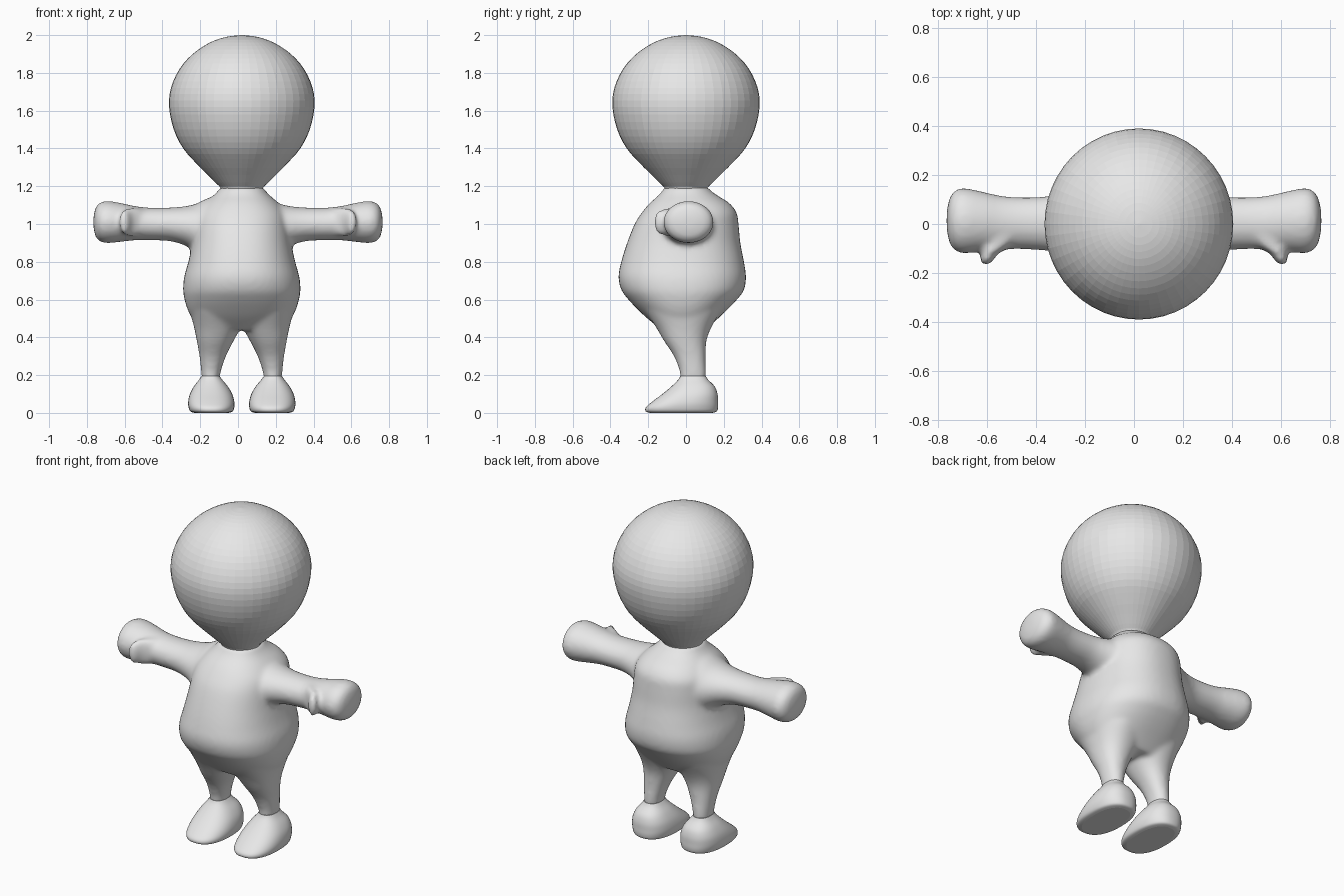
import bpy, bmesh, math
from mathutils import Vector

if "Cube" in bpy.data.objects:
    bpy.data.objects.remove(bpy.data.objects["Cube"])

MID = 0.02  # the head, torso and feet sit slightly right of the arm centre

grey = bpy.data.materials.new("light grey")
grey.diffuse_color = (0.8, 0.8, 0.8, 1)
grey.use_nodes = True
grey.node_tree.nodes["Principled BSDF"].inputs["Base Color"].default_value = grey.diffuse_color


def refine(rows, sub):
    """Catmull-Rom interpolation between profile rows."""
    out = []
    for i in range(len(rows) - 1):
        p0, p1, p2, p3 = (rows[min(max(i + k, 0), len(rows) - 1)] for k in (-1, 0, 1, 2))
        for s in range(sub):
            t = s / sub
            out.append([0.5 * (2 * b + (c - a) * t + (2 * a - 5 * b + 4 * c - d) * t * t
                               + (3 * b - a - 3 * c + d) * t ** 3)
                        for a, b, c, d in zip(p0, p1, p2, p3)])
    return out + [list(rows[-1])]


def loft(bm, rows, place, sides=48, power=2.0, sub=4):
    """Rows are (distance, centre u, half u, centre v, half v)."""
    rings, faces = [], []
    for t, cu, hu, cv, hv in refine(rows, sub):
        ring = []
        for k in range(sides):
            a = 2 * math.pi * k / sides
            c, s = math.cos(a), math.sin(a)
            u = cu + max(hu, 0.002) * math.copysign(abs(c) ** (2 / power), c)
            v = cv + max(hv, 0.002) * math.copysign(abs(s) ** (2 / power), s)
            ring.append(bm.verts.new(place(t, u, v)))
        rings.append(ring)
    for a, b in zip(rings, rings[1:]):
        for k in range(sides):
            j = (k + 1) % sides
            faces.append(bm.faces.new((a[k], a[j], b[j], b[k])))
    faces += [bm.faces.new(rings[0]), bm.faces.new(rings[-1])]
    bmesh.ops.recalc_face_normals(bm, faces=faces)


def finish(bm, name):
    mesh = bpy.data.meshes.new(name)
    bm.to_mesh(mesh)
    bm.free()
    mesh.materials.append(grey)
    obj = bpy.data.objects.new(name, mesh)
    bpy.context.collection.objects.link(obj)
    return obj


def upright(side=1):
    return lambda t, u, v: Vector((MID + side * u, v, t))


def sideways(side):
    return lambda t, u, v: Vector((side * t, u, v))


# Head: rounded bulb tapering to the neck
head = [(1.18, .112), (1.195, .115), (1.22, .14), (1.26, .18), (1.32, .24), (1.4, .31),
        (1.5, .36), (1.62, .385), (1.72, .375), (1.82, .33), (1.9, .26), (1.96, .17),
        (1.99, .085), (2.0, .005)]
bm = bmesh.new()
loft(bm, [(z, 0, r, 0, r * 1.012) for z, r in head], upright(), sub=3)
finish(bm, "head")

# Body: torso, legs, arms and thumbs fused into one skin
bm = bmesh.new()
torso = [(.44, .21, -.13, .11), (.5, .262, -.205, .17), (.55, .288, -.258, .222),
         (.6, .303, -.305, .27), (.65, .311, -.342, .307), (.72, .305, -.358, .318),
         (.8, .283, -.343, .307), (.9, .262, -.312, .288), (1.0, .25, -.272, .278),
         (1.06, .235, -.234, .268), (1.11, .195, -.192, .23), (1.15, .15, -.147, .168),
         (1.18, .122, -.122, .126), (1.195, .117, -.117, .12)]
loft(bm, [(z, 0, hx, (y0 + y1) / 2, (y1 - y0) / 2) for z, hx, y0, y1 in torso],
     upright(), power=2.25)

leg = [(.17, .165, .047, .037, .068), (.22, .163, .052, .036, .07), (.3, .154, .07, .02, .084),
       (.38, .141, .097, -.004, .112), (.45, .13, .122, -.012, .145), (.54, .13, .145, -.016, .2)]
arm = [(.08, .02, .19, .98, .175), (.16, .015, .18, .975, .162), (.22, .01, .155, .978, .13),
       (.28, .005, .13, .99, .104), (.36, .002, .111, .998, .089), (.46, .003, .106, 1.0, .086),
       (.54, .005, .11, 1.004, .09), (.61, .01, .12, 1.008, .101), (.68, .013, .132, 1.01, .111),
       (.72, .014, .129, 1.01, .107), (.75, .014, .1, 1.01, .085), (.765, .014, .04, 1.01, .035)]
thumb = [(-.04, .52, .075, 1.01, .075), (-.09, .56, .06, 1.01, .075), (-.12, .588, .035, 1.01, .072),
         (-.15, .602, .026, 1.01, .058), (-.168, .605, .012, 1.01, .03)]
for side in (-1, 1):
    loft(bm, leg, upright(side), power=2.2)
    loft(bm, arm, sideways(side))
    loft(bm, thumb, lambda t, u, v: Vector((side * u, t, v)), sides=24)
body = finish(bm, "body")
remesh = body.modifiers.new("fuse", 'REMESH')
remesh.mode = 'VOXEL'
remesh.voxel_size = 0.013
remesh.use_smooth_shade = True
relax = body.modifiers.new("soften", 'SMOOTH')
relax.factor = 0.5
relax.iterations = 9

# Feet: wedge shoes with a rounded flat sole
foot = [(.0, .09, -.19, .14), (.008, .112, -.213, .163), (.03, .121, -.212, .17),
        (.06, .122, -.178, .17), (.1, .112, -.125, .167), (.14, .09, -.077, .152),
        (.175, .062, -.042, .118), (.195, .048, -.03, .105)]
for side, label in ((-1, "left_foot"), (1, "right_foot")):
    bm = bmesh.new()
    loft(bm, [(z, .16 + .005 * z / .19, hx, (y0 + y1) / 2, (y1 - y0) / 2)
              for z, hx, y0, y1 in foot], upright(side), power=2.4)
    for f in bm.faces:
        f.smooth = len(f.verts) == 4
    finish(bm, label)
